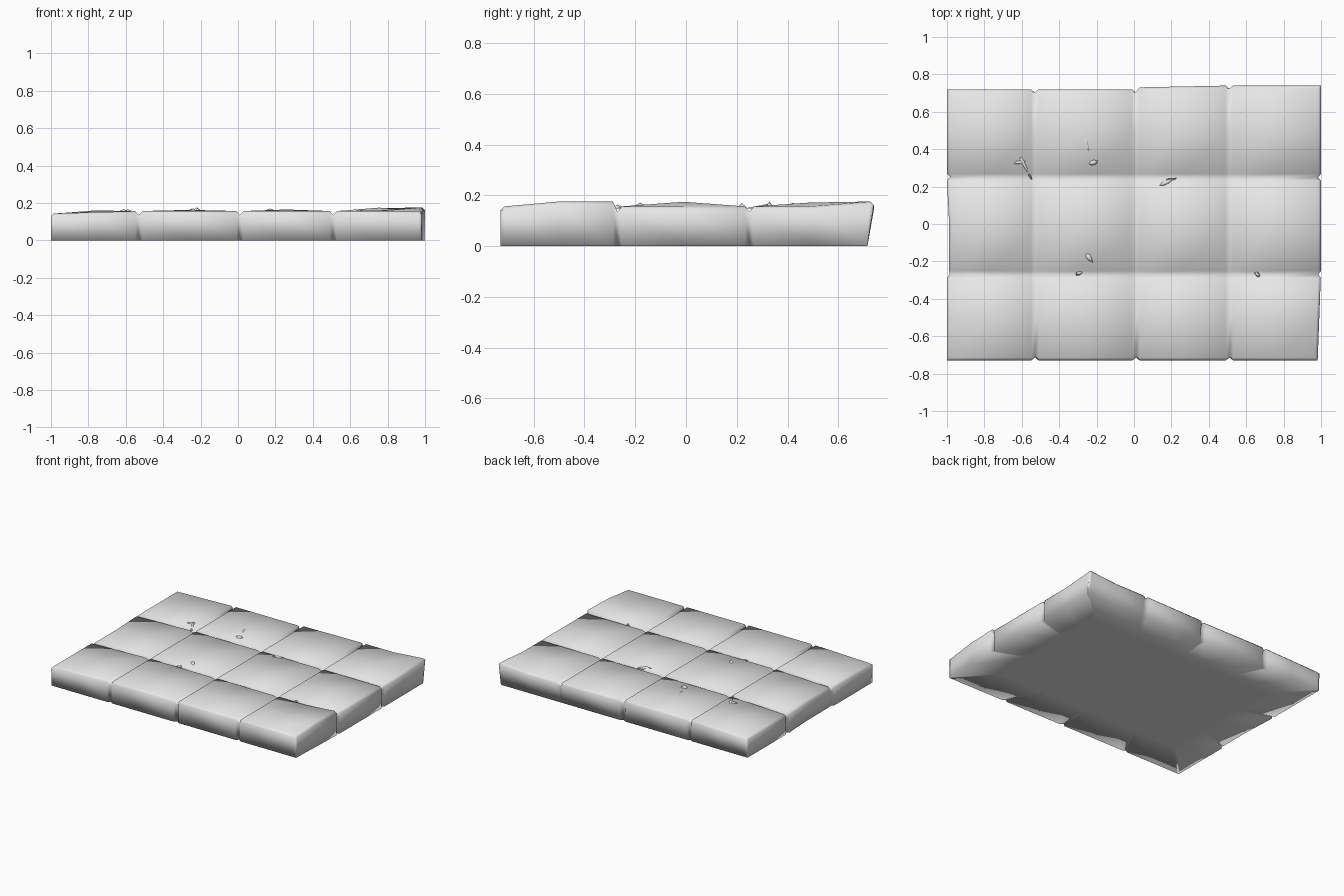
import bpy, bmesh, math, random
from mathutils import Vector

random.seed(4)
if "Cube" in bpy.data.objects:
    bpy.data.objects.remove(bpy.data.objects["Cube"], do_unlink=True)

stone = bpy.data.materials.new("grey stone")
stone.use_nodes = True
stone.diffuse_color = (0.8, 0.8, 0.8, 1)
stone.node_tree.nodes["Principled BSDF"].inputs["Base Color"].default_value = (0.8, 0.8, 0.8, 1)


def add_object(name, bm):
    bmesh.ops.recalc_face_normals(bm, faces=bm.faces)
    for f in bm.faces:
        f.smooth = True
    mesh = bpy.data.meshes.new(name)
    bm.to_mesh(mesh)
    bm.free()
    mesh.materials.append(stone)
    ob = bpy.data.objects.new(name, mesh)
    bpy.context.collection.objects.link(ob)
    return ob


# Grid lines: outer edge, bevel, tile middle, groove sides and bottoms
def lines(stops, groove, bevel):
    out = [(stops[0], "edge")]
    for i, (a, b) in enumerate(zip(stops, stops[1:])):
        last = i == len(stops) - 2
        out.append((a + (bevel if i == 0 else groove), "side"))
        out.append(((a + b) / 2, "mid"))
        out.append((b - (bevel if last else groove), "side"))
        out.append((b, "edge" if last else "groove"))
    return out


xs = lines((-1, -0.53, 0.01, 0.51, 1), 0.02, 0.015)
ys = lines((-0.73, -0.27, 0.25, 0.73), 0.018, 0.015)

# Crown height of every tile, front row first
CROWN = ((0.155, 0.16, 0.16, 0.16), (0.16, 0.163, 0.165, 0.175), (0.158, 0.163, 0.163, 0.172))


def top_point(i, j):
    (x, kx), (y, ky) = xs[i], ys[j]
    z = 0.157 - 0.014 * max(0, -x - 0.53) / 0.47
    col, row = min(i // 4, 3), min(j // 4, 2)
    if kx == "mid" and ky == "mid":
        z = CROWN[row][col]
    if "edge" in (kx, ky):
        z -= 0.014
    if "groove" in (kx, ky):
        z -= 0.022
    # Grooves bite into the rim
    if kx == "groove" and ky == "edge":
        y -= math.copysign(0.018, y)
    if ky == "groove" and kx == "edge":
        x -= math.copysign(0.018, x)
    # Lifted corners on the right side
    if i >= len(xs) - 2 and (j in (2, 3) or j >= len(ys) - 2):
        z += 0.019
    return Vector((x, y, z))


def wobble(p):
    # Slightly uneven outline
    if p.x > 0.95 and p.y < -0.25:
        p.x -= 0.018 * (-p.y - 0.25) / 0.48
    if p.x < -0.95 and -0.27 < p.y < 0.1:
        p.x += 0.012
    if p.y > 0.7:
        p.y += 0.01 * min(1, max(0, p.x) * 2) - 0.01 * (p.x < 0.02)
    return p


# Slab with grooved tiles
bm = bmesh.new()
nx, ny = len(xs), len(ys)
top = [[bm.verts.new(wobble(top_point(i, j))) for j in range(ny)] for i in range(nx)]
for i in range(nx - 1):
    for j in range(ny - 1):
        bm.faces.new((top[i][j], top[i + 1][j], top[i + 1][j + 1], top[i][j + 1]))

# Sides and underside
rim = [top[i][0] for i in range(nx)] + [top[-1][j] for j in range(1, ny)]
rim += [top[i][-1] for i in range(nx - 2, -1, -1)] + [top[0][j] for j in range(ny - 2, 0, -1)]


def ring(sx, sy):
    out = []
    for v in rim:
        x, y = v.co.x * sx, v.co.y * sy
        out.append(bm.verts.new((x, min(y, 0.715), 0)))
    return out


def bridge(a, b):
    for k in range(len(a)):
        n = (k + 1) % len(a)
        bm.faces.new((a[k], b[k], b[n], a[n]))


base, inner = ring(1, 1), ring(0.75, 0.65)
bridge(rim, base)
bridge(base, inner)
bm.faces.new(inner)
add_object("tiled_slab", bm)


# Thin broken chips lying on the tiles: position, length, width, turn, height
def chip(name, x, y, length, width, turn, z):
    bm = bmesh.new()
    pts = []
    for k in range(6):
        a = k * math.tau / 6
        r = random.uniform(0.6, 1.1)
        u, v = length / 2 * math.cos(a) * r, width / 2 * math.sin(a) * r
        c, s = math.cos(turn), math.sin(turn)
        pts.append(bm.verts.new((x + u * c - v * s, y + u * s + v * c, 0.148)))
    tip = bm.verts.new((x, y, z))
    for k in range(6):
        bm.faces.new((pts[k], pts[(k + 1) % 6], tip))
    bm.faces.new(pts[::-1])
    add_object(name, bm)


CHIPS = (
    (-0.61, 0.33, 0.15, 0.04, 0.2, 0.166), (-0.59, 0.32, 0.2, 0.03, -1.1, 0.166),
    (-0.25, 0.42, 0.22, 0.03, -1.3, 0.17), (-0.22, 0.33, 0.08, 0.05, 0.3, 0.176),
    (-0.24, -0.18, 0.1, 0.06, -0.9, 0.172), (-0.29, -0.26, 0.05, 0.03, 0.6, 0.162),
    (0.17, 0.22, 0.12, 0.04, 0.4, 0.17), (0.66, -0.27, 0.05, 0.03, -1.2, 0.165),
)
for n, c in enumerate(CHIPS):
    chip("stone_chip_%d" % (n + 1), *c)
